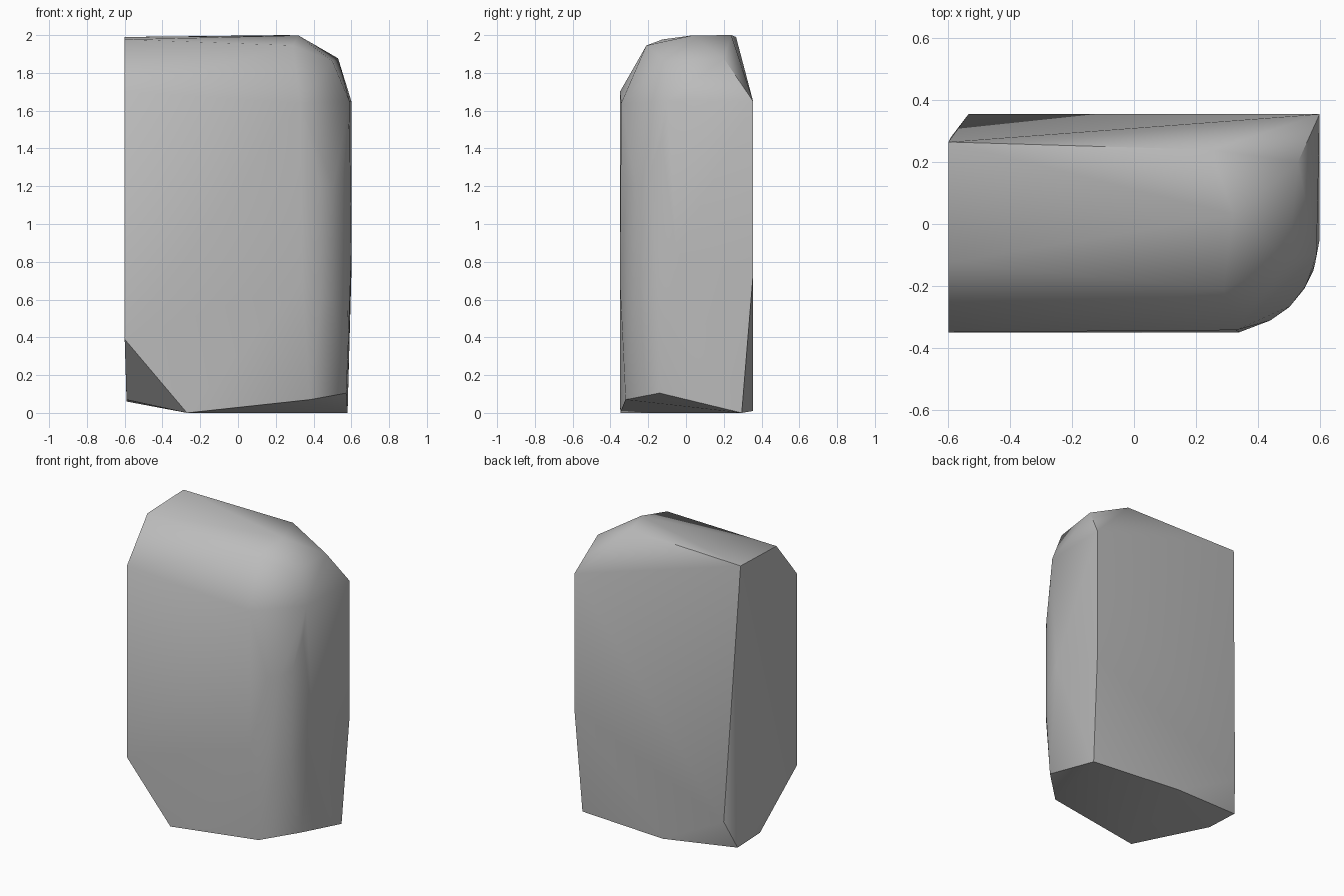
import bpy, bmesh, math

cube = bpy.data.objects.get("Cube")
if cube:
    bpy.data.objects.remove(cube, do_unlink=True)

# Grey stone material
stone = bpy.data.materials.new("grey_stone")
stone.use_nodes = True
colour = (0.5, 0.5, 0.5, 1)
stone.diffuse_color = colour
stone.node_tree.nodes["Principled BSDF"].inputs["Base Color"].default_value = colour

# Chamfered crown
crown = [(-.6, .265, 1.99), (.25, .24, 2), (.53, .2, 1.877), (.5, -.115, 1.862),
         (.29, -.21, 1.945), (-.6, -.125, 1.977), (.32, .03, 1.998)]
# Shoulders and back edges
sides = [(-.6, -.35, 1.7), (.33, -.343, 1.64), (.6, .355, 1.65), (.59, -.1, 1.65),
         (.6, .355, .73), (-.535, .355, .25), (-.6, -.35, .39)]
# Chipped base
base = [(.58, .295, 0), (-.07, .355, .01), (-.59, .283, .06), (-.59, .04, .07),
        (-.27, -.348, 0), (.38, -.32, .07), (.575, -.14, .105)]
# Worn front corner, rounded at mid height
corner = [(.6, -.05, .85), (.585, -.13, 1.45), (.58, -.15, .7), (.555, -.2, 1.25),
          (.55, -.21, .6), (.505, -.265, 1.2), (.5, -.27, .6), (.44, -.312, 1.2),
          (.44, -.312, .6), (.34, -.35, .7)]

# Wrap the points in a single convex block
bm = bmesh.new()
for point in crown + sides + base + corner:
    bm.verts.new(point)
hull = bmesh.ops.convex_hull(bm, input=bm.verts)
loose = [v for v in bm.verts if not v.link_faces]
bmesh.ops.delete(bm, geom=loose, context="VERTS")
bmesh.ops.dissolve_limit(bm, angle_limit=math.radians(1), verts=bm.verts, edges=bm.edges)
bmesh.ops.recalc_face_normals(bm, faces=bm.faces)
mesh = bpy.data.meshes.new("stone_block")
bm.to_mesh(mesh)
bm.free()
mesh.materials.append(stone)

block = bpy.data.objects.new("stone_block", mesh)
bpy.context.collection.objects.link(block)
bpy.context.view_layer.objects.active = block
block.select_set(True)
bpy.ops.object.shade_smooth_by_angle(angle=math.radians(40))
